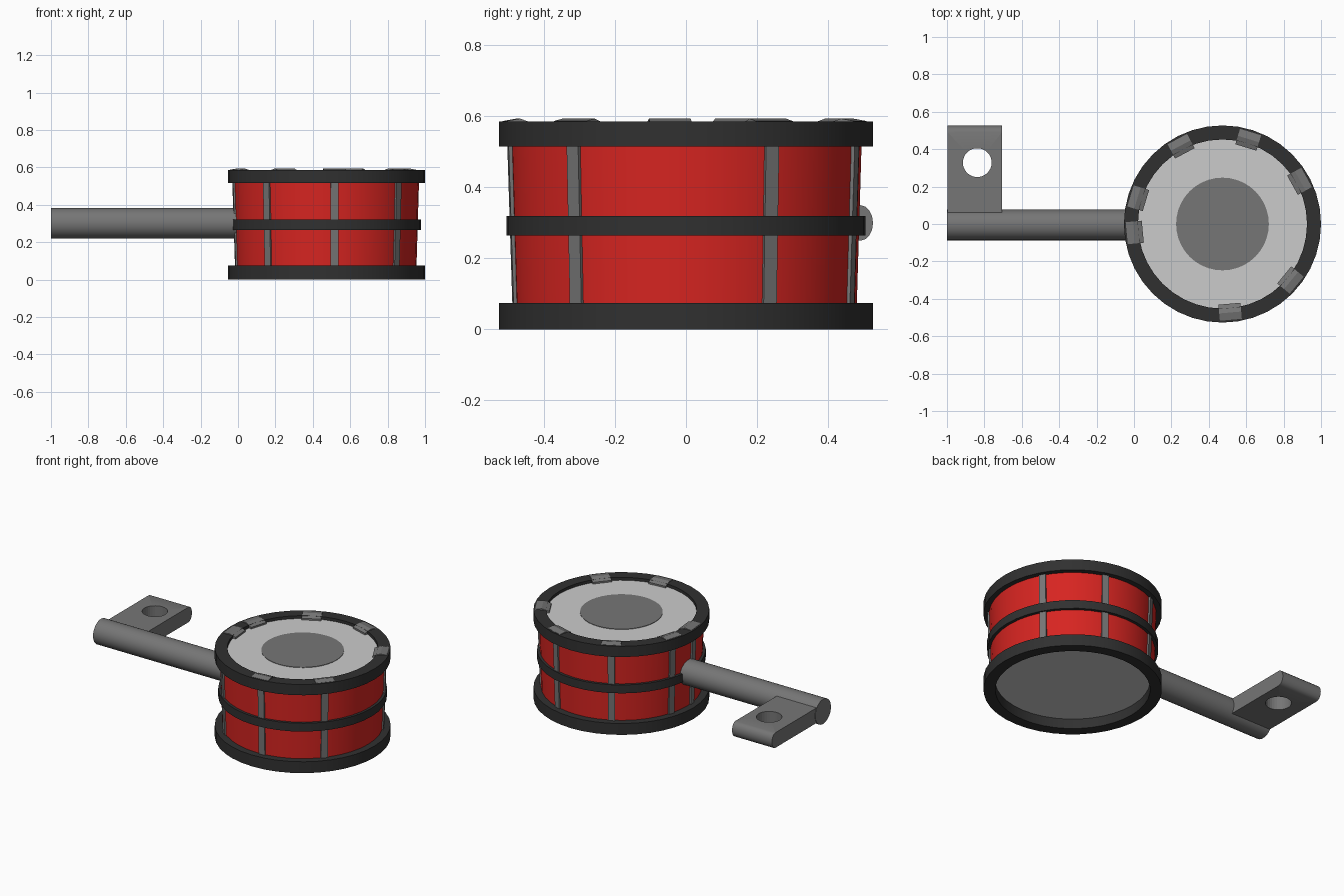
import bpy, bmesh, math
from mathutils import Matrix, Vector

if "Cube" in bpy.data.objects:
    bpy.data.objects.remove(bpy.data.objects["Cube"])

CX = 0.473   # drum axis
SEG = 40


def material(name, rgb):
    m = bpy.data.materials.new(name)
    m.diffuse_color = (*rgb, 1)
    m.use_nodes = True
    m.node_tree.nodes["Principled BSDF"].inputs["Base Color"].default_value = m.diffuse_color
    return m


RED = material("red_shell", (0.68, 0.018, 0.015))
BLACK = material("black_hoop", (0.03, 0.03, 0.03))
GREY = material("mid_grey", (0.18, 0.18, 0.18))
PALE = material("pale_skin", (0.56, 0.56, 0.56))


def finish(bm, name, mat, smooth=True):
    bmesh.ops.recalc_face_normals(bm, faces=bm.faces)
    me = bpy.data.meshes.new(name)
    bm.to_mesh(me)
    bm.free()
    ob = bpy.data.objects.new(name, me)
    bpy.context.collection.objects.link(ob)
    me.materials.append(mat)
    if smooth:
        bpy.ops.object.select_all(action='DESELECT')
        ob.select_set(True)
        bpy.context.view_layer.objects.active = ob
        bpy.ops.object.shade_smooth_by_angle(angle=math.radians(30))
    return ob


def ring(name, profile, mat, closed=True):
    """Revolve an (r, z) profile about the drum axis."""
    bm = bmesh.new()
    loops = []
    for i in range(SEG):
        a = math.tau * i / SEG
        loops.append([bm.verts.new((CX + r * math.cos(a), r * math.sin(a), z)) for r, z in profile])
    n = len(profile)
    for i in range(SEG):
        p, q = loops[i], loops[(i + 1) % SEG]
        for j in range(n if closed else n - 1):
            k = (j + 1) % n
            bm.faces.new((p[j], q[j], q[k], p[k]))
    return finish(bm, name, mat)


def hoop(name, r0, r1, z0, z1):
    ring(name, [(r0, z0), (r1, z0), (r1, z1), (r0, z1)], BLACK)


def disc(name, r, z0, z1, mat):
    bm = bmesh.new()
    bmesh.ops.create_cone(bm, cap_ends=True, segments=SEG, radius1=r, radius2=r, depth=z1 - z0,
                          matrix=Matrix.Translation((CX, 0, (z0 + z1) / 2)))
    finish(bm, name, mat)


def prism(name, profile, width, angle, mat):
    """Extrude an (r, z) profile sideways, placed at an angle round the drum."""
    bm = bmesh.new()
    rows = [[bm.verts.new((r, s * width / 2, z)) for r, z in profile] for s in (-1, 1)]
    bm.faces.new(rows[0])
    bm.faces.new(rows[1])
    n = len(profile)
    for j in range(n):
        k = (j + 1) % n
        bm.faces.new((rows[0][j], rows[0][k], rows[1][k], rows[1][j]))
    bm.transform(Matrix.Translation((CX, 0, 0)) @ Matrix.Rotation(math.radians(angle), 4, 'Z'))
    finish(bm, name, mat, smooth=False)


# Drum shell, hoops and skins
ring("shell", [(0.481, 0.06), (0.495, 0.53)], RED, closed=False)
hoop("bottom_hoop", 0.458, 0.527, 0.0, 0.075)
hoop("middle_hoop", 0.475, 0.506, 0.265, 0.32)
hoop("top_hoop", 0.452, 0.527, 0.515, 0.586)
disc("bottom_skin", 0.465, 0.064, 0.07, PALE)
disc("top_skin", 0.46, 0.555, 0.567, PALE)
disc("skin_patch", 0.248, 0.565, 0.570, GREY)

# Tension rods down the sides, with rim clips above all but one
for i, a in enumerate((29, 73, 118, 163, 185.5, 230, 275, 320.5)):
    prism(f"tension_rod_{i}", [(0.465, 0.06), (0.489, 0.06), (0.504, 0.53), (0.48, 0.53)], 0.042, a, GREY)
    if a != 230:
        prism(f"rim_clip_{i}", [(0.428, 0.555), (0.514, 0.57), (0.514, 0.587), (0.475, 0.594), (0.428, 0.578)],
              0.118, a, GREY)

# Handle bar
bm = bmesh.new()
bmesh.ops.create_cone(bm, cap_ends=True, segments=32, radius1=0.082, radius2=0.082, depth=1.01,
                      matrix=Matrix.Translation((-0.495, -0.005, 0.301)) @ Matrix.Rotation(math.pi / 2, 4, 'Y'))
finish(bm, "handle_bar", GREY)

# Mounting plate with a rounded far edge and a bored hole
x0, x1, zc, h, tip = -0.998, -0.706, 0.3, 0.05, 0.491
prof = [(0.03, zc - h)]
for i in range(9):
    t = math.radians(-90 + 22.5 * i)
    prof.append((tip + 0.036 * math.cos(t), zc + h * math.sin(t)))
prof.append((0.03, zc + h))
bm = bmesh.new()
f = bm.faces.new([bm.verts.new((x0, y, z)) for y, z in prof])
ext = bmesh.ops.extrude_face_region(bm, geom=[f])
bmesh.ops.translate(bm, vec=Vector((x1 - x0, 0, 0)),
                    verts=[v for v in ext['geom'] if isinstance(v, bmesh.types.BMVert)])
if len(bm.faces) == len(prof) + 1:   # close the near end if the extrude left it open
    bmesh.ops.holes_fill(bm, edges=bm.edges)
plate = finish(bm, "mounting_plate", GREY)

bm = bmesh.new()
bmesh.ops.create_cone(bm, cap_ends=True, segments=32, radius1=0.077, radius2=0.077, depth=0.4,
                      matrix=Matrix.Translation((-0.838, 0.328, zc)))
cutter = finish(bm, "hole_cutter", GREY, smooth=False)
cutter.hide_render = True
cutter.hide_set(True)
mod = plate.modifiers.new("hole", 'BOOLEAN')
mod.operation = 'DIFFERENCE'
mod.solver = 'EXACT'
mod.object = cutter
